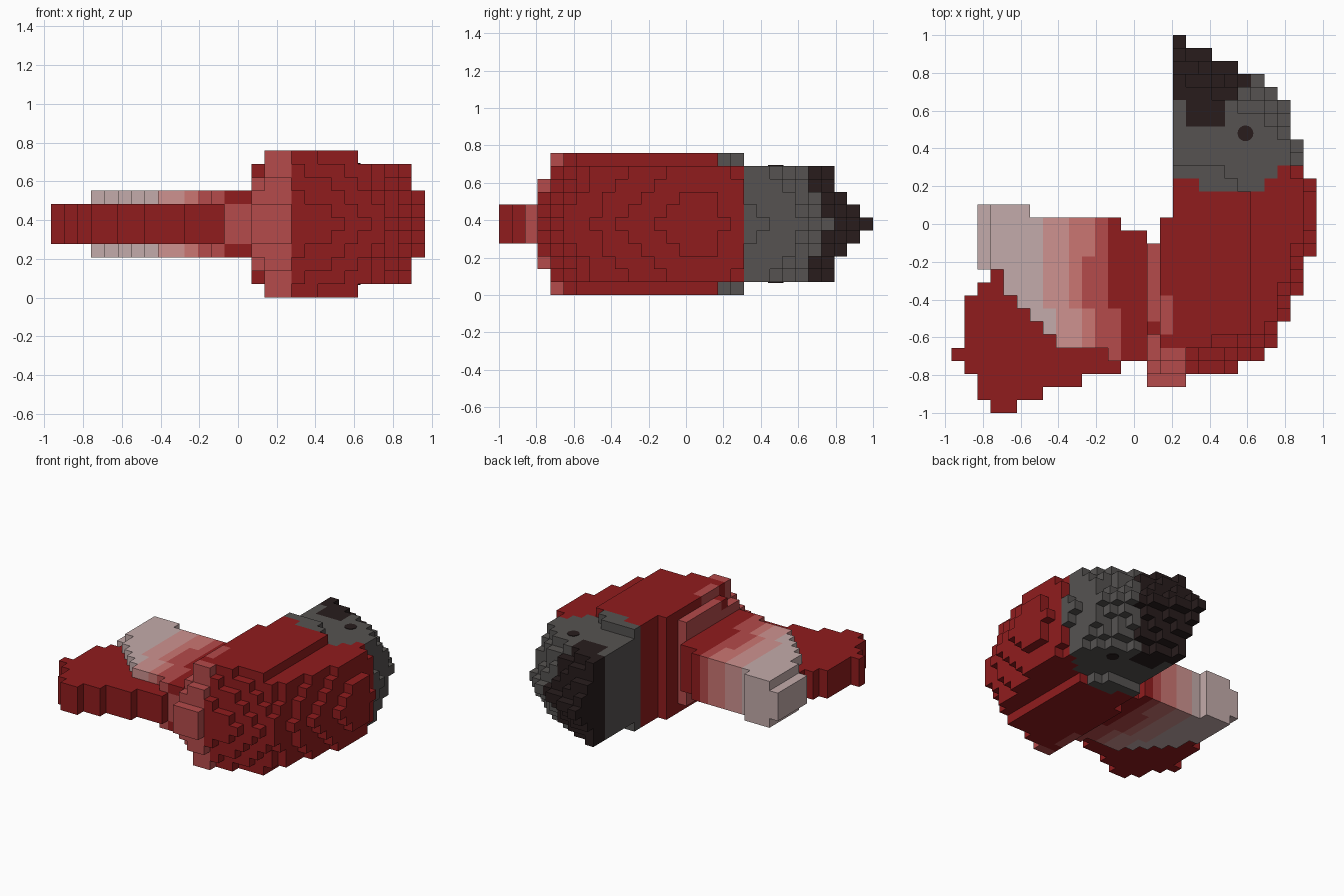
import bpy, bmesh, math

if "Cube" in bpy.data.objects:
    bpy.data.objects.remove(bpy.data.objects["Cube"])

U = 2 / 29          # block size; grid is 28 x 29 x 11 blocks
MID = 5             # middle layer; everything is symmetric about it

# Materials
COLOURS = {
    "red": (0.28, 0.0115, 0.0125), "rose": (0.46, 0.07, 0.07),
    "pink": (0.6, 0.18, 0.17), "pale_pink": (0.62, 0.29, 0.28),
    "off_white": (0.55, 0.41, 0.405), "grey": (0.092, 0.086, 0.083),
    "black": (0.021, 0.012, 0.012)}
NAMES = list(COLOURS)
MATS = []
for name, c in COLOURS.items():
    m = bpy.data.materials.new(name)
    m.diffuse_color = (*c, 1)
    m.use_nodes = True
    m.node_tree.nodes["Principled BSDF"].inputs["Base Color"].default_value = m.diffuse_color
    MATS.append(m)

# Right-hand outline of the rounded body for each row, front to back
OUTLINE = ([0, 14, 18, 22, 24, 25, 25, 26, 26, 27, 27, 27] + [28] * 6
           + [27] * 3 + [26] * 3 + [25, 24, 22, 20, 18])
CAP = [28, 28, 28, 27, 27, 23]        # widest reach of each layer
FRONT_LIMIT = {2: 1, 3: 3}            # front rows exist near the middle only
COLLAR_LIMIT = {2: 1, 3: 2, 4: 3, 5: 3}
TAIL = [(3, 5), (2, 7), (2, 10), (1, 13), (0, 15), (1, 15), (1, 15),
        (1, 15), (1, 15), (2, 15), (3, 15)]


def reach(row):
    """Outline at a fractional row."""
    lo = math.floor(row)
    if lo < 0 or row > 28:
        return 0
    t = row - lo
    return round(OUTLINE[lo] * (1 - t) + OUTLINE[min(28, lo + 1)] * t)


def in_body(i, j, h):
    left = 17 if j >= 15 else 16 if j >= 13 else 15
    if j < 2 or i < left or (h == 5 and j > 18):
        return False
    if i == 15 and h > COLLAR_LIMIT.get(j, 4):
        return False
    if h > FRONT_LIMIT.get(j, 5):
        return False
    if i < 18 and j <= 4:             # full-height collar column
        return True
    if h == 5 and j > 14:             # flat top and bottom
        return i < CAP[5] - max(0, j - 16)
    row = j + h * 0.75 if j > 14 else j - h * (0.3 + 0.06 * (j - 2))
    return i < min(reach(row), CAP[h])


def in_wing(i, j, h):
    if i == 2:
        return h <= 1 and 11 <= j <= 15
    if h > 2 or not 3 <= i <= 14:
        return False
    low = 11 if i == 3 else 4 if i >= 12 else max(5, 13 - i)
    high = 15 if i <= 5 else 14 if i <= 12 else 13
    return low <= j <= high


def in_tail(i, j, h):
    return h <= 1 and j < len(TAIL) and TAIL[j][0] <= i < TAIL[j][1]


def body_colour(i, j, h):
    if j >= 26 or (j >= 24 and i < 22) or (j == 25 and i < 23):
        return "black"
    if j in (22, 23) and 18 <= i < 21:
        return "black"
    if (j >= 19 or (j == 18 and (h == 5 or i == 17 or (h == 4 and i < 25)))
            or (j == 17 and h >= 4 and 19 <= i < 24)):
        return "grey"
    if i == 15 and h == 4 and j == 6:
        return "red"
    if i == 15 or (i <= 17 and j <= 4) or (i == 16 and 6 <= j <= 8):
        return "rose"
    return "red"


def wing_colour(i, j, h):
    # bands fading from the pale tip to the red root
    if h < 2 and i in (13, 14) and j <= 4:
        return "rose"
    t = i - (1 if j < 8 else 0)
    if t < 7:
        return "off_white"
    if t < 9:
        return "pale_pink"
    if t < (11 if j > 11 else 10):
        return "pink"
    return "rose" if t < 12 else "red"


# Fill the grid, remembering part and colour of each block
cells = {}
for i in range(28):
    for j in range(29):
        for k in range(11):
            h = abs(k - MID)
            if in_body(i, j, h):
                col = body_colour(i, j, h)
                part = "head" if col in ("grey", "black") else "body"
                cells[i, j, k] = (part, col)
            elif in_wing(i, j, h):
                cells[i, j, k] = ("wing", wing_colour(i, j, h))
            elif in_tail(i, j, h):
                cells[i, j, k] = ("tail", "red")


def build_part(part):
    """Outer block faces of one part, welded at shared corners."""
    bm = bmesh.new()
    verts = {}

    def corner(p):
        if p not in verts:
            verts[p] = bm.verts.new(((p[0] - 14) * U, (p[1] - 14.5) * U, p[2] * U))
        return verts[p]

    for cell, (owner, col) in cells.items():
        if owner != part:
            continue
        for axis in range(3):
            a, b = (axis + 1) % 3, (axis + 2) % 3
            for side in (0, 1):
                near = list(cell)
                near[axis] += 2 * side - 1
                if tuple(near) in cells:
                    continue
                quad = []
                for da, db in ((0, 0), (1, 0), (1, 1), (0, 1)):
                    p = list(cell)
                    p[axis] += side
                    p[a] += da
                    p[b] += db
                    quad.append(corner(tuple(p)))
                if not side:
                    quad.reverse()
                f = bm.faces.new(quad)
                f.material_index = NAMES.index(col)
    me = bpy.data.meshes.new(part)
    bm.to_mesh(me)
    bm.free()
    for m in MATS:
        me.materials.append(m)
    bpy.context.collection.objects.link(bpy.data.objects.new(part, me))


for part in ("body", "head", "wing", "tail"):
    build_part(part)

# Round eyes, thin plates on the top and bottom of the head
for name, z in (("eye_upper", 10 * U), ("eye_lower", U)):
    bpy.ops.mesh.primitive_cylinder_add(vertices=16, radius=0.042, depth=0.008,
                                        location=(0.59, 0.48, z))
    eye = bpy.context.object
    eye.name = name
    eye.data.materials.append(MATS[NAMES.index("black")])
